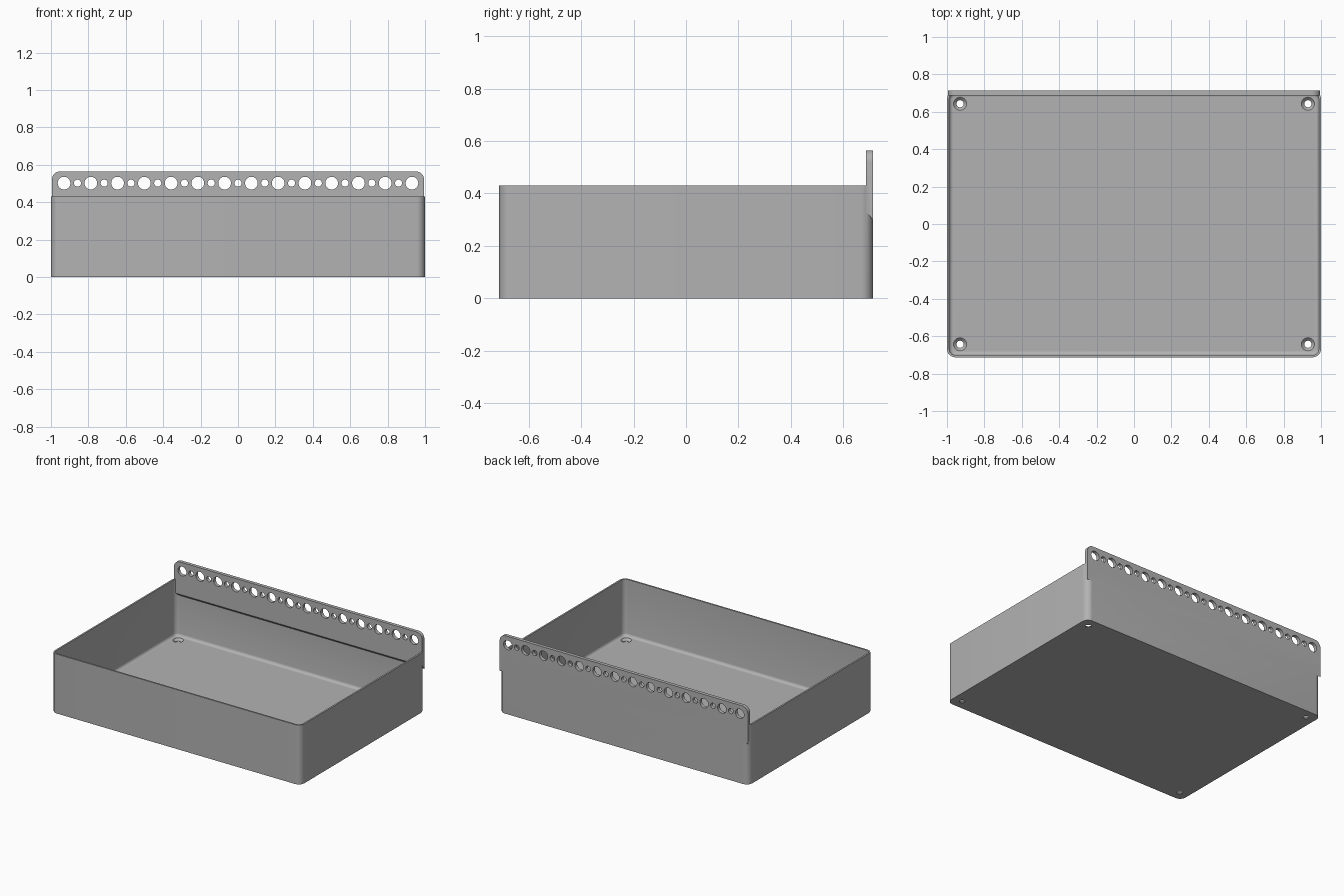
import bpy, bmesh, math

if "Cube" in bpy.data.objects:
    bpy.data.objects.remove(bpy.data.objects["Cube"])

HALF_X, HALF_Y, HEIGHT, TOP = 1.0, 0.713, 0.43, 0.565
WALL, FLOOR, CORNER, FILLET = 0.012, 0.02, 0.045, 0.02
RAIL_X, RAIL_FRONT, RAIL_LOW, RAIL_HIGH = 0.995, 0.688, 0.30, 0.33
HOLE_Z, HOLE_SPAN, LARGE_COUNT = 0.502, 0.93, 14

grey = bpy.data.materials.new("plain grey")
grey.use_nodes = True
colour = (0.45, 0.45, 0.45, 1)
grey.diffuse_color = colour
grey.node_tree.nodes["Principled BSDF"].inputs["Base Color"].default_value = colour


def stack(bm, rings):
    """Skin a list of equal-length point rings and cap both ends."""
    loops = [[bm.verts.new(p) for p in ring] for ring in rings]
    n = len(loops[0])
    for a, b in zip(loops, loops[1:]):
        for i in range(n):
            j = (i + 1) % n
            bm.faces.new((a[i], a[j], b[j], b[i]))
    bm.faces.new(loops[0][::-1])
    bm.faces.new(loops[-1])


def make(name, bm):
    bmesh.ops.recalc_face_normals(bm, faces=bm.faces[:])
    mesh = bpy.data.meshes.new(name)
    bm.to_mesh(mesh)
    bm.free()
    mesh.materials.append(grey)
    obj = bpy.data.objects.new(name, mesh)
    bpy.context.collection.objects.link(obj)
    return obj


def combine(target, tool, operation):
    mod = target.modifiers.new(operation.title(), "BOOLEAN")
    mod.operation, mod.solver, mod.object = operation, "EXACT", tool
    bpy.context.view_layer.objects.active = target
    bpy.ops.object.modifier_apply(modifier=mod.name)
    bpy.data.objects.remove(tool)


def arc(cx, cy, r, start, steps=8):
    return [(cx + r * math.cos(start + math.pi / 2 * i / steps),
             cy + r * math.sin(start + math.pi / 2 * i / steps))
            for i in range(steps + 1)]


def tray_ring(inset, z):
    r = max(CORNER - inset, 0.005)
    x, y = HALF_X - inset - r, HALF_Y - inset - r
    signs = ((1, 1), (-1, 1), (-1, -1), (1, -1))
    return [(px, py, z) for q, (sx, sy) in enumerate(signs)
            for px, py in arc(sx * x, sy * y, r, q * math.pi / 2)]


def circle(r, place, steps=32):
    return [place(r * math.cos(math.tau * i / steps), r * math.sin(math.tau * i / steps))
            for i in range(steps)]


# Tray shell: outside, rim, inside wall and rounded floor edge
bm = bmesh.new()
rings = [tray_ring(0, 0), tray_ring(0, HEIGHT), tray_ring(WALL, HEIGHT)]
for i in range(5):
    a = math.pi / 2 * i / 4
    rings.append(tray_ring(WALL + FILLET * (1 - math.cos(a)),
                           FLOOR + FILLET * (1 - math.sin(a))))
stack(bm, rings)
tray = make("tray", bm)

# Mounting rail with rounded top corners and a sloping underside
r = CORNER
outline = (arc(RAIL_X - r, TOP - r, r, 0) + arc(r - RAIL_X, TOP - r, r, math.pi / 2))
bm = bmesh.new()
stack(bm, [[(x, y, z) for x, z in outline + [(-RAIL_X, low), (RAIL_X, low)]]
           for y, low in ((RAIL_FRONT, RAIL_HIGH), (HALF_Y, RAIL_LOW))])
combine(tray, make("mounting_rail", bm), "UNION")

# Alternating large and small holes along the rail
bm = bmesh.new()
count = 2 * LARGE_COUNT - 1
for i in range(count):
    cx = -HOLE_SPAN + 2 * HOLE_SPAN * i / (count - 1)
    radius = 0.019 if i % 2 else 0.034
    stack(bm, [circle(radius, lambda u, v: (cx + u, y, HOLE_Z + v))
               for y in (RAIL_FRONT - 0.05, HALF_Y + 0.05)])
combine(tray, make("rail_hole_cutter", bm), "DIFFERENCE")

# Countersunk screw holes in the floor corners
bm = bmesh.new()
for sx in (-1, 1):
    for sy in (-1, 1):
        stack(bm, [circle(rad, lambda u, v: (sx * 0.93 + u, sy * 0.643 + v, z))
                   for rad, z in ((0.019, -0.05), (0.019, 0.004),
                                  (0.035, FLOOR), (0.035, FLOOR + 0.03))])
combine(tray, make("screw_hole_cutter", bm), "DIFFERENCE")

bpy.ops.object.select_all(action="DESELECT")
tray.select_set(True)
bpy.context.view_layer.objects.active = tray
bpy.ops.object.shade_smooth_by_angle(angle=math.radians(30))
